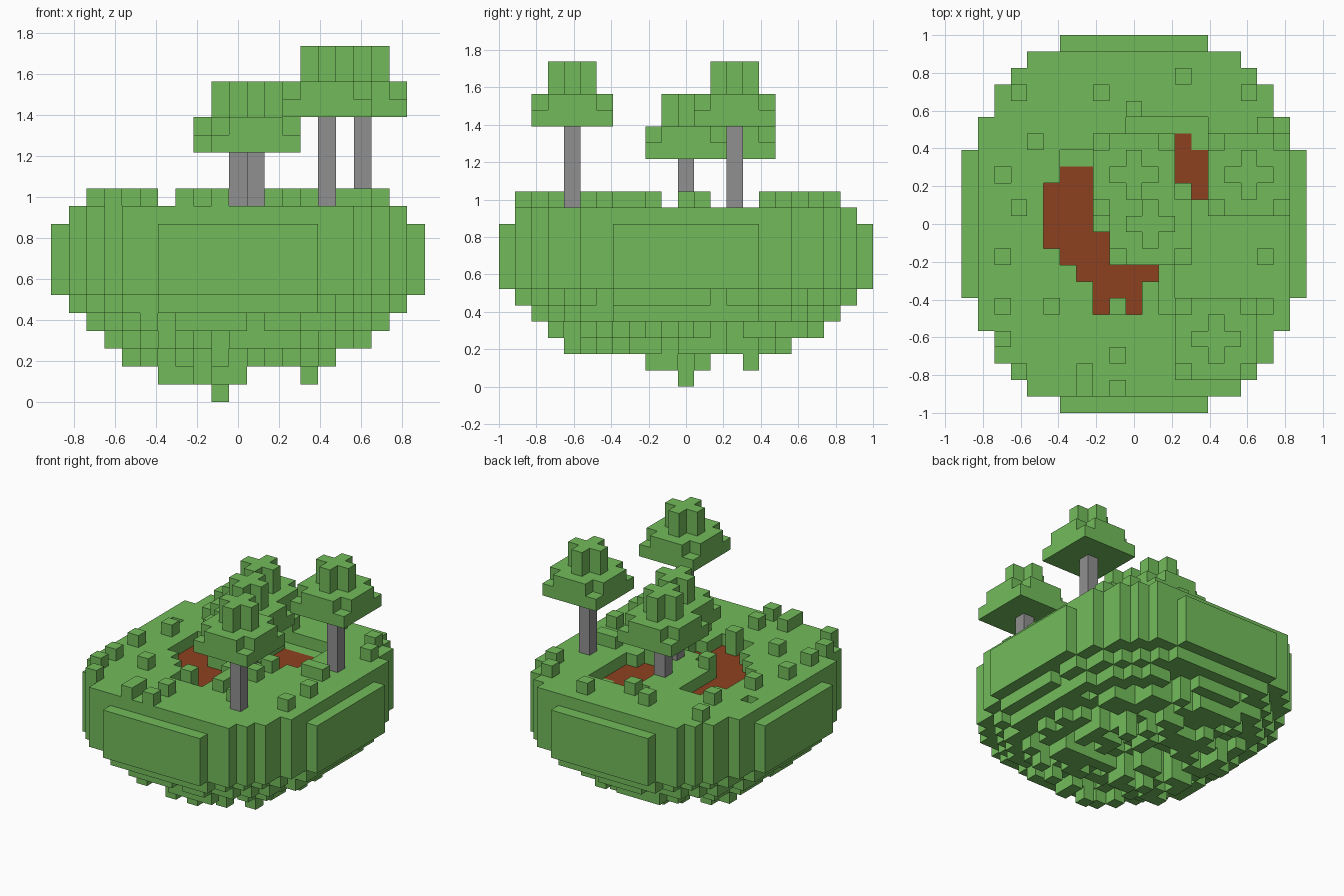
import bpy
import bmesh
import random
from mathutils import Vector

if "Cube" in bpy.data.objects:
    bpy.data.objects.remove(bpy.data.objects["Cube"])

random.seed(4)
UNIT = 2 / 23  # edge of one block


def material(name, color):
    m = bpy.data.materials.new(name)
    m.use_nodes = True
    m.diffuse_color = (*color, 1)
    m.node_tree.nodes["Principled BSDF"].inputs["Base Color"].default_value = (*color, 1)
    return m


green = material("grass_green", (0.17, 0.5, 0.105))
brown = material("soil_brown", (0.27, 0.053, 0.014))
grey = material("trunk_grey", (0.28, 0.28, 0.28))

AXES = [Vector(a) for a in ((1, 0, 0), (0, 1, 0), (0, 0, 1))]


def blocks(name, cells, mats, top_paint=()):
    """One mesh from block cells (i, j, k), keeping only the outer faces."""
    cells = set(cells)
    bm = bmesh.new()
    for cell in sorted(cells):
        centre = Vector(cell) + Vector((0, 0, 0.5))
        for a in range(3):
            n, u, v = AXES[a], AXES[(a + 1) % 3], AXES[(a + 2) % 3]
            for s in (1, -1):
                if tuple(int(c) for c in Vector(cell) + n * s) in cells:
                    continue
                ring = [(-1, -1), (1, -1), (1, 1), (-1, 1)][::s]
                face = bm.faces.new([bm.verts.new((centre + (n * s + u * p + v * q) / 2) * UNIT)
                                     for p, q in ring])
                if a == 2 and s == 1 and cell[:2] in top_paint:
                    face.material_index = 1
    bmesh.ops.remove_doubles(bm, verts=bm.verts, dist=UNIT / 100)
    mesh = bpy.data.meshes.new(name)
    bm.to_mesh(mesh)
    bm.free()
    for m in mats:
        mesh.materials.append(m)
    obj = bpy.data.objects.new(name, mesh)
    bpy.context.collection.objects.link(obj)
    return obj


def oval(a, b):
    """Cells of a filled oval reaching a cells in x and b cells in y."""
    return {(i, j) for i in range(-a, a + 1) for j in range(-b, b + 1)
            if (i / (a + 0.5)) ** 2 + (j / (b + 0.5)) ** 2 <= 1.09}


def row(j, first, last):
    return {(i, j) for i in range(first, last + 1)}


# Bare soil on the floor of two shallow hollows
soil = (row(3, -4, -3) | row(2, -5, -3) | row(1, -5, -3) | row(0, -5, -3)
        | row(-1, -5, -1) | row(-2, -4, 2) | row(-3, -3, 1) | row(-4, -2, 0)
        | {(-2, -5), (0, -5)}
        | row(5, 1, 3) | row(4, 1, 4) | row(3, 1, 4) | row(2, 1, 4) | row(1, 2, 3))
hollows = soil | row(4, -4, -3) | row(6, 0, 4) | {(4, 5), (-8, 3)}

# Island: straight middle, inset top, ragged tapering underside
island = set()
middle = oval(10, 11)
for k in range(6, 10):
    island |= {(i, j, k) for i, j in middle}
island |= {(i, j, 10) for i, j in middle - hollows if abs(i) < 10 and abs(j) < 11}

above = middle
for k, a, b, fill in ((5, 9, 10, 0.98), (4, 8, 9, 0.9), (3, 7, 8, 0.75), (2, 6, 7, 0.6)):
    above = {c for c in sorted(oval(a, b) & above) if random.random() < fill}
    if k == 2:
        above = {c for c in above if c[1] < 7}
    island |= {(i, j, k) for i, j in above}

# Hanging tips below the island
tips = {(i, j) for i in range(-4, 1) for j in range(-2, 2) if (i + 2 * j) % 3}
for i, j in tips | {(-4, 0), (-1, 0), (4, 4)}:
    island |= {(i, j, k) for k in range(1, 6)}
island.add((-1, 0, 0))
blocks("island", island, [green, brown], soil)

# Tufts scattered over the ground
tufts = [(3, 9), (-2, 8), (-7, 8), (7, 8), (0, 7), (8, 6), (-6, 5), (-7, 1), (6, 1), (7, 1),
         (-2, 0), (3, 0), (-8, -2), (3, -2), (8, -2), (2, -3), (2, -4), (-8, -5), (-5, -5),
         (-1, -5), (2, -5), (8, -5), (-8, -7), (-1, -8), (-7, -9), (-3, -9),
         (-3, -10), (-1, -10), (4, -6)]
blocks("tufts", [(i, j, 11) for i, j in tufts], [green])

# Trees: trunk, square crown with clipped upper corners, plus-shaped top
for n, (x, y, base) in enumerate([(5, -7, 16), (7, 3, 16), (0, 3, 14), (1, 0, 14)], 1):
    blocks(f"trunk_{n}", [(x, y, k) for k in range(11, base)], [grey])
    crown = []
    for i in range(-2, 3):
        for j in range(-2, 3):
            crown.append((x + i, y + j, base))
            if abs(i) + abs(j) < 4:
                crown.append((x + i, y + j, base + 1))
            if abs(i) + abs(j) < 2:
                crown += [(x + i, y + j, base + 2), (x + i, y + j, base + 3)]
    blocks(f"crown_{n}", crown, [green])
